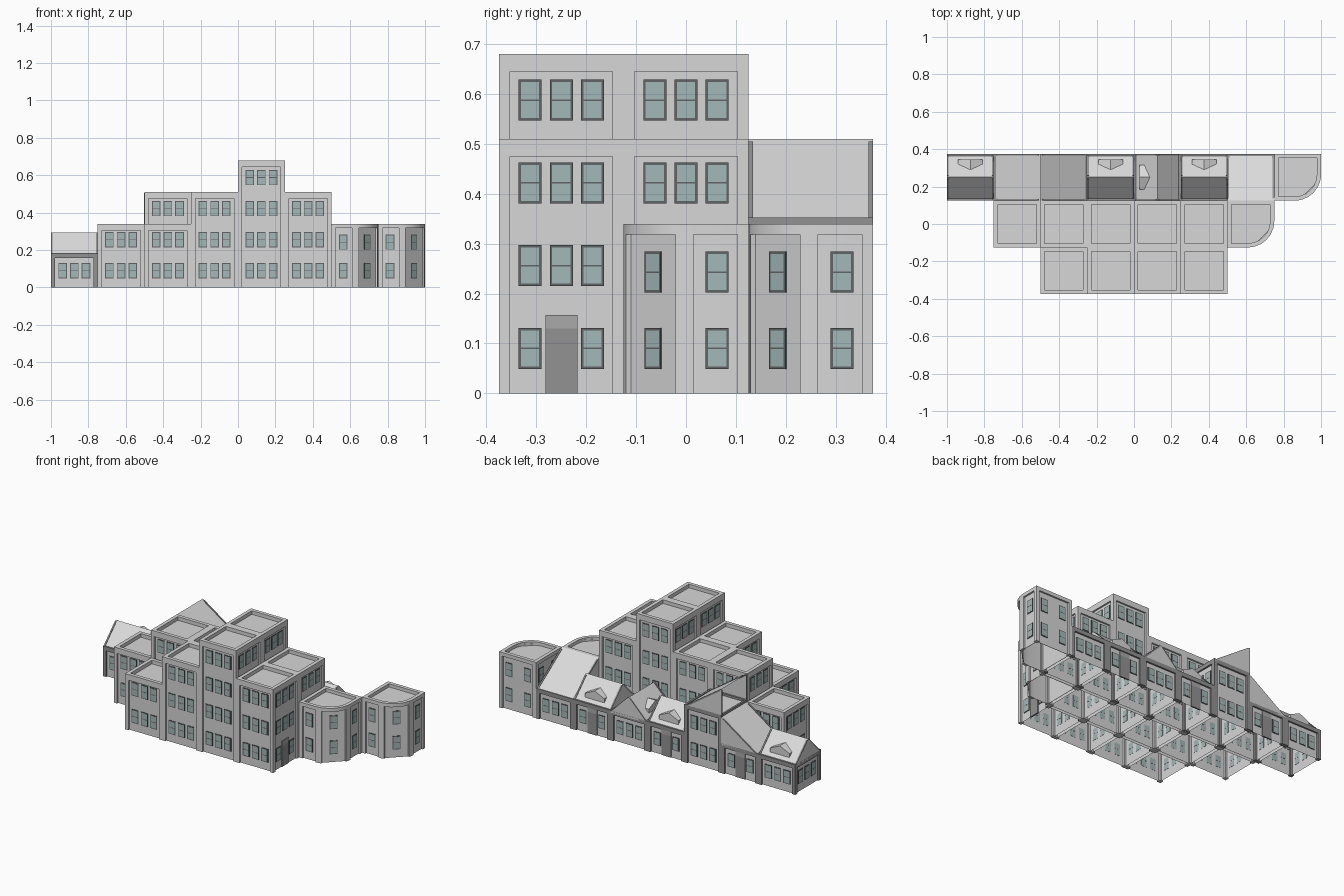
import bpy, bmesh, math
from mathutils import Vector, Matrix

cube = bpy.data.objects.get("Cube")
if cube:
    bpy.data.objects.remove(cube)

C = 0.25        # cell size
F = 0.17        # storey height
IN = 0.01       # wall recess
POST = 0.022    # pilaster width
R = 0.14        # corner radius
SIDES = ((1, 0), (-1, 0), (0, 1), (0, -1))


def material(name, rgb):
    m = bpy.data.materials.new(name)
    m.use_nodes = True
    m.diffuse_color = (*rgb, 1)
    m.node_tree.nodes["Principled BSDF"].inputs["Base Color"].default_value = (*rgb, 1)
    return m


MATS = [material("wall_grey", (0.68, 0.68, 0.68)),
        material("roof_grey", (0.71, 0.71, 0.71)),
        material("trim_grey", (0.29, 0.29, 0.29)),
        material("frame_dark", (0.12, 0.13, 0.13)),
        material("glass_teal", (0.37, 0.48, 0.48)),
        material("door_grey", (0.29, 0.29, 0.29)),
        material("lintel_grey", (0.4, 0.4, 0.4))]
WALL, ROOF, TRIM, FRAME, GLASS, DOOR, LINTEL = range(len(MATS))


def finish(bm, name, smooth=False):
    bmesh.ops.recalc_face_normals(bm, faces=bm.faces)
    me = bpy.data.meshes.new(name)
    bm.to_mesh(me)
    bm.free()
    for m in MATS:
        me.materials.append(m)
    ob = bpy.data.objects.new(name, me)
    bpy.context.collection.objects.link(ob)
    if smooth:
        bpy.ops.object.select_all(action='DESELECT')
        ob.select_set(True)
        bpy.context.view_layer.objects.active = ob
        bpy.ops.object.shade_smooth_by_angle(angle=math.radians(25))


def face(bm, pts, mat):
    bm.faces.new([bm.verts.new(p) for p in pts]).material_index = mat


def block(bm, matrix, mat):
    r = bmesh.ops.create_cube(bm, size=1, matrix=matrix)
    for f in {f for v in r["verts"] for f in v.link_faces}:
        f.material_index = mat


def slab(bm, c, n, size, mat):
    """Box with width, height and depth, its depth along the flat direction n."""
    rot = Matrix.Rotation(math.atan2(n[1], n[0]), 4, 'Z')
    w, h, d = size
    block(bm, Matrix.Translation(c) @ rot @ Matrix.Diagonal((d, w, h, 1)), mat)


def bar(bm, p, q, size, mat):
    p, q = Vector(p), Vector(q)
    rot = (q - p).to_track_quat('Z', 'Y').to_matrix().to_4x4()
    block(bm, Matrix.Translation((p + q) / 2) @ rot @ Matrix.Diagonal((size, size, (q - p).length, 1)), mat)


def ring(bm, outer, inner, z0, z1, mat, closed=True):
    """Solid wall strip between two matching outlines."""
    rows = [[bm.verts.new((*p, z)) for p in loop]
            for loop, z in ((outer, z0), (outer, z1), (inner, z1), (inner, z0))]
    n = len(outer)
    for i in range(n if closed else n - 1):
        j = (i + 1) % n
        for a, b in ((0, 1), (1, 2), (2, 3), (3, 0)):
            bm.faces.new((rows[a][i], rows[a][j], rows[b][j], rows[b][i])).material_index = mat
    if not closed:
        for i in (0, -1):
            bm.faces.new([r[i] for r in rows]).material_index = mat


windows, doors = bmesh.new(), bmesh.new()


def window(x, y, z, n):
    out = Vector((*n, 0)).normalized()
    c = Vector((x, y, z))
    slab(windows, c + out * 0.002, n, (0.046, 0.082, 0.003), FRAME)
    for dz in (-0.01875, 0.01875):
        slab(windows, c + out * 0.0015 + Vector((0, 0, dz)), n, (0.0365, 0.0345, 0.005), GLASS)


def door(x, y, n):
    slab(doors, (x, y, 0.065), n, (0.064, 0.13, 0.009), DOOR)
    slab(doors, (x, y, 0.1435), n, (0.064, 0.027, 0.009), LINTEL)


def rect(x, y, d):
    return [(x + d, y + d), (x + C - d, y + d), (x + C - d, y + C - d), (x + d, y + C - d)]


# Storeys for each (column, row); row 0 is the front, row 2 the back
floors = {(2, 0): 2, (3, 0): 3, (4, 0): 4, (5, 0): 3,
          (1, 1): 2, (2, 1): 3, (3, 1): 3, (4, 1): 4, (5, 1): 3, (6, 1): 2,
          (0, 2): 1, (1, 2): 1, (2, 2): 2, (3, 2): 1, (4, 2): 1, (5, 2): 1, (6, 2): 1, (7, 2): 2}
rounded = [(6, 1), (7, 2)]
door_sides = [((5, 0), (1, 0)), ((1, 2), (0, 1)), ((3, 2), (0, 1)), ((5, 2), (0, 1))]
row_names = ["front_block", "middle_block", "back_house"]


def corner(cell):
    return -1 + cell[0] * C, -0.375 + cell[1] * C


# Square blocks: recessed walls, pilasters, top band, sunken roof
for cell, count in floors.items():
    if cell in rounded:
        continue
    x, y = corner(cell)
    house = cell[1] == 2
    top = count * F
    tint = TRIM if house else WALL
    bm = bmesh.new()
    r = C / 2 - IN
    for n in SIDES:
        cx, cy = x + C / 2 + n[0] * r, y + C / 2 + n[1] * r
        tx, ty = -n[1], n[0]
        face(bm, [(cx + s * tx * r, cy + s * ty * r, z) for s, z in
                  ((-1, 0), (1, 0), (1, top - 0.01), (-1, top - 0.01))], WALL)
        for k in range(count):
            for s in (-C / 4, 0, C / 4):
                wx, wy = cx + tx * s, cy + ty * s
                if k == 0 and s == 0 and (cell, n) in door_sides:
                    door(wx, wy, n)
                else:
                    window(wx, wy, 0.09 + k * 0.166, n)
    for sx in (POST / 2, C - POST / 2):
        for sy in (POST / 2, C - POST / 2):
            slab(bm, (x + sx, y + sy, top / 2), (1, 0), (POST, top, POST), tint)
    low, high = (top - 0.012, top + 0.013) if house else (top - 0.035, top)
    ring(bm, rect(x, y, 0), rect(x, y, POST / 2 if house else POST), low, high, tint)
    level = top if house else top - 0.022
    face(bm, [(*p, level) for p in rect(x, y, POST / 2)], WALL)
    finish(bm, f"{row_names[cell[1]]}_{cell[0]}")


# Blocks with one rounded corner
def arc(x, y, d, a0, a1, steps):
    angles = [math.radians(a0 + (a1 - a0) * i / steps) for i in range(steps + 1)]
    return [(x + C - R + (R - d) * math.cos(a), y + R + (R - d) * math.sin(a)) for a in angles]


def outline(x, y, d, curve):
    return [(x + d, y + d)] + curve + [(x + C - d, y + C - d), (x + d, y + C - d)]


def full(x, y, d):
    return outline(x, y, d, arc(x, y, d, -90, 0, 6))


def cut(x, y, d):
    return outline(x, y, d, arc(x, y, d, -90, -75, 1) + arc(x, y, d, -15, 0, 1))


for cell in rounded:
    x, y = corner(cell)
    top = 2 * F
    bm = bmesh.new()
    ring(bm, cut(x, y, IN), cut(x, y, IN + 0.002), 0, top - 0.01, WALL)
    ring(bm, full(x, y, 0), full(x, y, POST), top - 0.022, top, WALL)
    face(bm, [(*p, top - 0.02) for p in full(x, y, POST / 2)], WALL)
    for sx, sy in ((0, 0), (0, 1), (1, 1)):
        slab(bm, (x + POST / 2 + sx * (C - POST), y + POST / 2 + sy * (C - POST), top / 2),
             (1, 0), (POST, top, POST), WALL)
    for a in (-90, -15):
        ring(bm, arc(x, y, 0, a, a + 15, 2), arc(x, y, 0.014, a, a + 15, 2), 0, top, WALL, False)
    finish(bm, f"rounded_block_{cell[0]}", True)
    diag = (R - IN) * math.cos(math.radians(30)) * math.sqrt(0.5)
    for z in (0.09, 0.243):
        window(x + C / 4, y + IN, z, (0, -1))
        window(x + C - IN, y + C * 0.75, z, (1, 0))
        window(x + C - R + diag, y + R - diag, z, (1, -1))
        for s in (C * 0.25, C * 0.75):
            window(x + s, y + C - IN, z, (0, 1))
            window(x + IN, y + s, z, (-1, 0))

finish(windows, "windows")
finish(doors, "doors")

# Pitched roofs on the back row: (column, ridge axis, profile across).
# Sheds stay open on their high side.
gable = [(0, 0), (C / 2, C / 2), (C, 0)]
rising, falling = [(0, 0), (C, F)], [(0, F), (C, 0)]
for col, axis, prof in ((0, 'x', gable), (1, 'y', rising), (2, 'y', falling), (3, 'x', gable),
                        (4, 'y', gable), (5, 'x', gable), (6, 'x', falling)):
    x, y = corner((col, 2))
    z = floors[(col, 2)] * F

    def P(s, t, h):
        return (x + t, y + s, z + h) if axis == 'x' else (x + s, y + t, z + h)

    bm = bmesh.new()
    for (s0, h0), (s1, h1) in zip(prof, prof[1:]):
        face(bm, [P(s0, 0, h0), P(s1, 0, h1), P(s1, C, h1), P(s0, C, h0)], ROOF)
        ds, dh = (s1 - s0) * 0.04, (h1 - h0) * 0.04
        for t in (0.0045, C - 0.0045):
            bar(bm, P(s0 + ds, t, h0 + dh - 0.002), P(s1 - ds, t, h1 - dh - 0.002), 0.009, TRIM)
    ends = list(prof)
    if prof[0][1]:
        ends.insert(0, (0, 0))
    if prof[-1][1]:
        ends.append((C, 0))
    for t in (0, C):
        face(bm, [P(s, t, h) for s, h in ends], WALL)
    for s, h in (prof[0], prof[-1]):
        if h:
            for t in (0.0045, C - 0.0045):
                bar(bm, P(s, t, 0), P(s, t, h - 0.004), 0.006, TRIM)
    bmesh.ops.remove_doubles(bm, verts=bm.verts, dist=0.0001)
    finish(bm, f"pitched_roof_{col}")

# Small gabled dormers
for col, n in ((0, (0, 1)), (3, (0, 1)), (4, (-1, 0)), (5, (0, 1))):
    x, y = corner((col, 2))

    def D(side, out, h):
        return (x + C / 2 + n[0] * out - n[1] * side, y + C / 2 + n[1] * out + n[0] * side, F + h)

    bm = bmesh.new()
    w, f = 0.065, 0.095
    face(bm, [D(-w, f, 0.03), D(w, f, 0.03), D(w, f, 0.055), D(0, f, 0.085), D(-w, f, 0.055)], WALL)
    for s in (-w, w):
        face(bm, [D(s, f, 0.03), D(s, f, 0.055), D(s, 0.07, 0.055)], WALL)
        face(bm, [D(s, f, 0.055), D(0, f, 0.085), D(0, 0.04, 0.085), D(s, 0.07, 0.055)], ROOF)
    bmesh.ops.remove_doubles(bm, verts=bm.verts, dist=0.0001)
    finish(bm, f"dormer_{col}")
